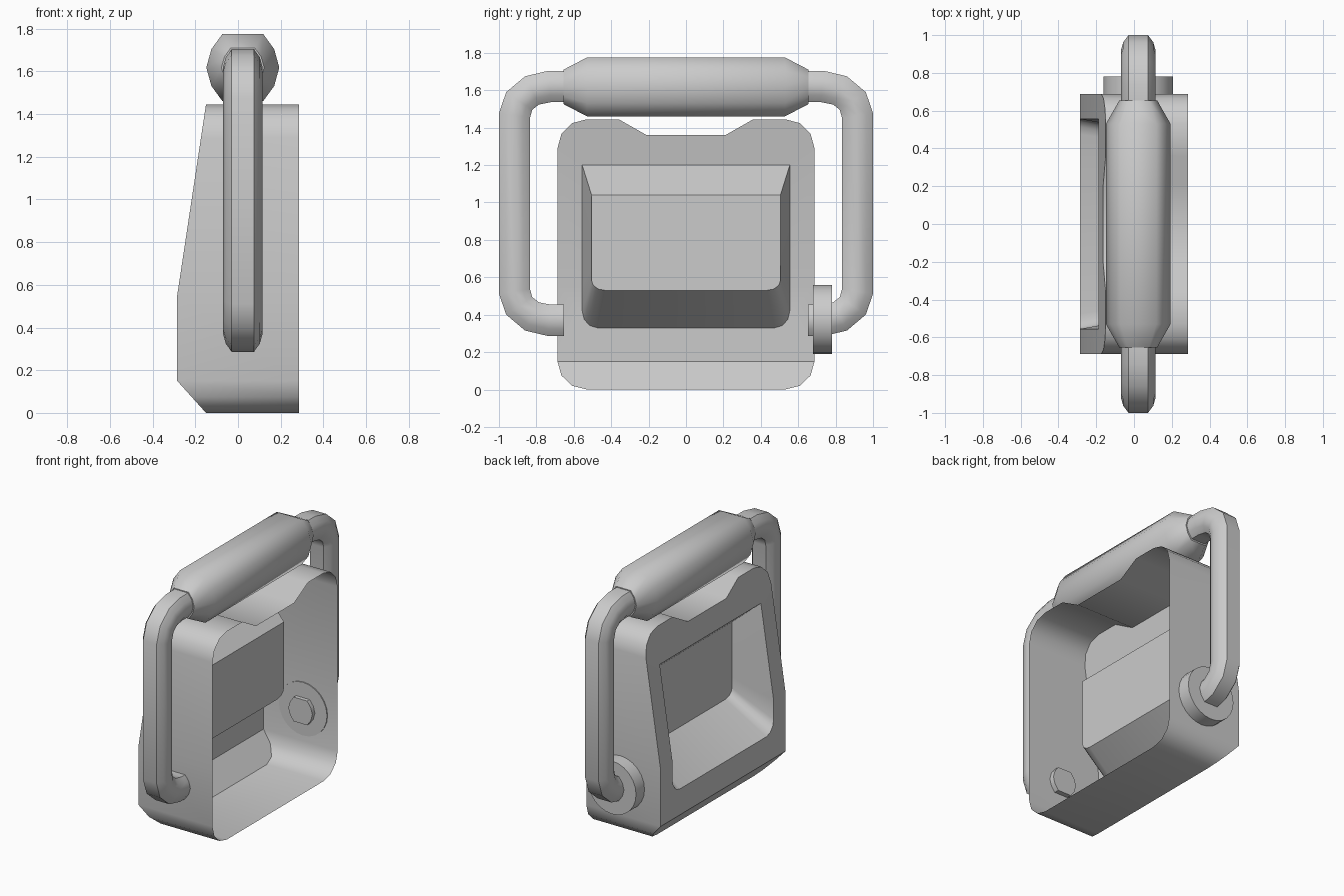
import bpy, bmesh, math
from mathutils import Vector

if "Cube" in bpy.data.objects:
    bpy.data.objects.remove(bpy.data.objects["Cube"])

CX = 0.0225  # handle centre line in x


def finish(name, bm, angle):
    me = bpy.data.meshes.new(name)
    bm.to_mesh(me)
    bm.free()
    ob = bpy.data.objects.new(name, me)
    bpy.context.collection.objects.link(ob)
    bpy.ops.object.select_all(action='DESELECT')
    ob.select_set(True)
    bpy.context.view_layer.objects.active = ob
    bpy.ops.object.shade_smooth_by_angle(angle=math.radians(angle))
    return ob


def corner(cy, cz, ry, rz, a0, a1, n=3):
    """Arc points in the yz plane."""
    return [(cy + ry * math.cos(math.radians(a0 + (a1 - a0) * i / n)),
             cz + rz * math.sin(math.radians(a0 + (a1 - a0) * i / n))) for i in range(n + 1)]


def mirrored(half):
    """Close a right-half outline (bottom to top) by mirroring in y."""
    return half + [(-y, z) for y, z in reversed(half)]


def sweep(name, path, radii):
    """Ten-sided tube along a yz path; radii = (half width in x, half width in plane)."""
    prof = [(1, 0), (.86, .55), (.56, 1), (-.56, 1), (-.86, .55),
            (-1, 0), (-.86, -.55), (-.56, -1), (.56, -1), (.86, -.55)]
    pts = [Vector(p) for p in path]
    bm = bmesh.new()
    rings = []
    for i, p in enumerate(pts):
        t = Vector((0, 0))
        if i:
            t += (p - pts[i - 1]).normalized()
        if i < len(pts) - 1:
            t += (pts[i + 1] - p).normalized()
        t.normalize()
        n = Vector((-t.y, t.x))
        rx, rv = radii[i]
        rings.append([bm.verts.new((CX + u * rx, p.x + n.x * v * rv, p.y + n.y * v * rv))
                      for u, v in prof])
    for a, b in zip(rings, rings[1:]):
        for k in range(10):
            j = (k + 1) % 10
            bm.faces.new((a[k], a[j], b[j], b[k]))
    bm.faces.new(rings[0])
    bm.faces.new(rings[-1])
    bmesh.ops.recalc_face_normals(bm, faces=bm.faces)
    return finish(name, bm, 50)


# Housing: thin open-backed shell with a folded front and a recessed pocket
def front_x(z):
    if z < .15:
        return -.15 - .135 * z / .15
    if z < .55:
        return -.285
    return -.285 + .135 * (z - .55) / .895


outer = mirrored(corner(.53, .15, .157, .15, -90, 0) + corner(.53, 1.29, .157, .155, 0, 90)
                 + [(.36, 1.445), (.21, 1.36)])
hole = mirrored(corner(.475, .42, .08, .09, -90, 0) + [(.555, 1.2)])
bm = bmesh.new()
for loop in (outer, hole):
    vs = [bm.verts.new((0, y, z)) for y, z in loop]
    for a, b in zip(vs, vs[1:] + vs[:1]):
        bm.edges.new((a, b))
bmesh.ops.triangle_fill(bm, edges=bm.edges[:], use_beauty=True, normal=(-1, 0, 0))
for z in (.15, .55):
    bmesh.ops.bisect_plane(bm, geom=bm.verts[:] + bm.edges[:] + bm.faces[:],
                           plane_co=(0, 0, z), plane_no=(0, 0, 1), dist=1e-5)
for v in bm.verts:
    v.co.x = front_x(v.co.z)


def in_hole(e):
    return all(abs(v.co.y) < .56 and .32 < v.co.z < 1.21 for v in e.verts)


rim = [e for e in bm.edges if e.is_boundary]
hole_rim = [e for e in rim if in_hole(e)]
outer_rim = [e for e in rim if not in_hole(e)]
# side walls
ret = bmesh.ops.extrude_edge_only(bm, edges=outer_rim)['geom']
for v in ret:
    if isinstance(v, bmesh.types.BMVert):
        v.co.x = .285
# pocket walls and floor
ret = bmesh.ops.extrude_edge_only(bm, edges=hole_rim)['geom']
for v in ret:
    if isinstance(v, bmesh.types.BMVert):
        v.co = (0, v.co.y * .505 / .555, .53 + (v.co.z - .33) * .51 / .87)
bmesh.ops.holes_fill(bm, edges=[e for e in ret if isinstance(e, bmesh.types.BMEdge)], sides=0)
bmesh.ops.recalc_face_normals(bm, faces=bm.faces)
bm.normal_update()
low = min(bm.faces, key=lambda f: f.calc_center_median().z)
if low.normal.z > 0:
    bmesh.ops.reverse_faces(bm, faces=bm.faces)
finish("housing", bm, 35)

# Swinging handle: two mirrored bent arms
half = ([(.652, .37)] + corner(.73, .525, .187, .155, -90, 0)
        + corner(.73, 1.465, .187, .155, 0, 90) + [(.645, 1.62)])
for s, side in ((1, "right"), (-1, "left")):
    sweep(side + "_handle_arm", [(s * y, z) for y, z in half], [(.0925, .084)] * len(half))

# Thick grip with tapered ends
sweep("handle_grip", [(-.655, 1.618), (-.53, 1.618), (.53, 1.618), (.655, 1.618)],
      [(.1, .092), (.171, .157), (.171, .157), (.1, .092)])

# Pivot collar on one side
bm = bmesh.new()
bmesh.ops.create_cone(bm, cap_ends=True, segments=24, radius1=.185, radius2=.185, depth=.1)
for v in bm.verts:
    x, y, z = v.co
    v.co = (CX + x, .73 + z, .375 - y)
bmesh.ops.recalc_face_normals(bm, faces=bm.faces)
finish("pivot_collar", bm, 35)
